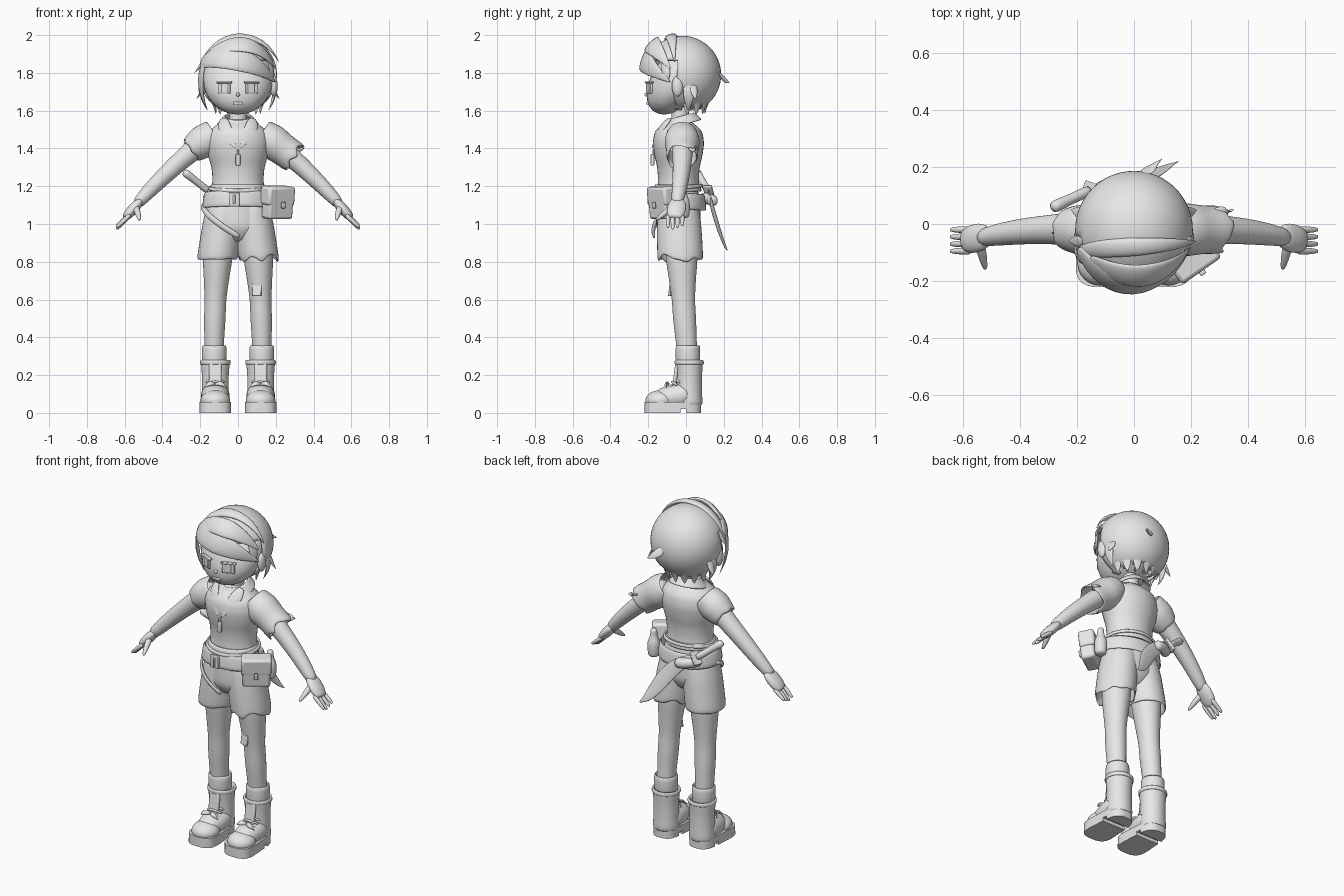
import bpy, bmesh, math
from mathutils import Vector, Matrix, Euler

if "Cube" in bpy.data.objects:
    bpy.data.objects.remove(bpy.data.objects["Cube"])

grey = bpy.data.materials.new("plain_grey")
grey.use_nodes = True
grey.diffuse_color = (.8, .8, .8, 1)
grey.node_tree.nodes["Principled BSDF"].inputs["Base Color"].default_value = grey.diffuse_color

HEAD = Vector((0, -.02, 1.79))
CHEST = Vector((0, 0, 1.4))
FOOT = .12


def finish(name, bm, mirror=False, smooth=0, solid=0, bevel=0):
    """Turn a bmesh into a grey object with the usual modifiers."""
    bmesh.ops.recalc_face_normals(bm, faces=bm.faces)
    mesh = bpy.data.meshes.new(name)
    bm.to_mesh(mesh)
    bm.free()
    mesh.materials.append(grey)
    mesh.shade_smooth()
    if not smooth:
        mesh.set_sharp_from_angle(angle=math.radians(50))
    part = bpy.data.objects.new(name, mesh)
    bpy.context.collection.objects.link(part)
    if mirror:
        part.modifiers.new("Mirror", "MIRROR").use_mirror_merge = False
    if solid:
        modifier = part.modifiers.new("Solidify", "SOLIDIFY")
        modifier.thickness, modifier.offset = solid, 0
    if bevel:
        modifier = part.modifiers.new("Bevel", "BEVEL")
        modifier.width, modifier.segments = bevel, 2
    if smooth:
        modifier = part.modifiers.new("Subdivision", "SUBSURF")
        modifier.levels = modifier.render_levels = smooth


def along_curve(path, t):
    """Point on the Bezier curve that the path controls."""
    points = [Vector(p) for p in path]
    while len(points) > 1:
        points = [p.lerp(q, t) for p, q in zip(points, points[1:])]
    return points[0]


def loft(name, path, radii, ratio=1, level=False, hug=None, side=(0, 1, 0),
         hollow=False, jag=0, tilt=0, mirror=False, sides=18):
    """Skin elliptical rings, with evenly spaced radii, along a curved path."""
    bm, rings = bmesh.new(), []
    count = 2 * (len(radii) - 1)
    centres = [along_curve(path, i / count) for i in range(count + 1)]
    for i, centre in enumerate(centres):
        run = (centres[min(i + 1, count)] - centres[max(i - 1, 0)]).normalized()
        radius = (radii[i // 2] + radii[(i + 1) // 2]) / 2
        if level:
            across, out = Vector((1, 0, 0)), Vector((0, 1, 0))
        else:
            out = centre - Vector(hug) if hug else Vector(side)
            out = (out - run * out.dot(run)).normalized()
            across = run.cross(out)
        ring = []
        for k in range(sides):
            angle = math.tau * k / sides
            p = centre + radius * (across * math.cos(angle) + out * ratio * math.sin(angle))
            if i == count:
                p += run * jag * math.sin(k * k)
            p.z += tilt * (p.y - centre.y)
            ring.append(bm.verts.new(p))
        rings.append(ring)
    for low, high in zip(rings, rings[1:]):
        for k in range(sides):
            bm.faces.new((low[k - 1], low[k], high[k], high[k - 1]))
    if not hollow:
        bm.faces.new(rings[0])
        bm.faces.new(rings[-1])
    finish(name, bm, mirror, smooth=1, solid=.012 if hollow else 0)


def upright(name, x, y, low, high, radii, **options):
    """Level rings stacked on a vertical line."""
    loft(name, [(x, y, low), (x, y, high)], radii, level=True, **options)


def lock(name, width, *path, hug=tuple(HEAD), ratio=.3, mirror=False):
    """Flat strand that swells, then narrows to a point."""
    swell = [width * (.05 + math.sin(math.pi * (.15 + .85 * i / 4))) for i in range(5)]
    loft(name, path, swell, ratio, hug=hug, mirror=mirror, sides=12)


def box(name, at, size, turn=0, pitch=0, lean=0, bevel=.004, mirror=False):
    bm = bmesh.new()
    spin = Euler([math.radians(a) for a in (pitch, lean, turn)]).to_matrix().to_4x4()
    bmesh.ops.create_cube(bm, size=1, matrix=Matrix.Translation(at) @ spin @ Matrix.Diagonal((*size, 1)))
    finish(name, bm, mirror, bevel=bevel)


def ball(name, at, size, shear=0, mirror=False):
    bm = bmesh.new()
    bmesh.ops.create_uvsphere(bm, u_segments=32, v_segments=24, radius=1,
                              matrix=Matrix.Translation(at) @ Matrix.Diagonal((*size, 1)))
    for v in bm.verts:
        v.co.y += shear * (v.co.z - at[2])
    finish(name, bm, mirror)


# Head with the chin pushed forward, ears and face
ball("head", (0, -.04, 1.77), (.185, .15, .19), shear=.4)
ball("ear", (.19, -.045, 1.73), (.02, .03, .055), mirror=True)
box("eye", (.073, -.195, 1.72), (.07, .012, .06), turn=22, mirror=True)
box("iris", (.07, -.2, 1.72), (.04, .012, .05), turn=20, mirror=True)
box("eyelid", (.073, -.195, 1.75), (.085, .02, .01), turn=22, mirror=True)
box("mouth", (0, -.2, 1.64), (.05, .02, .014))
ball("nose", (0, -.21, 1.685), (.01, .01, .01))

# Hair cap, with the face opening and a ragged nape
bm = bmesh.new()
bmesh.ops.create_uvsphere(bm, u_segments=48, v_segments=32, radius=.2, matrix=Matrix.Translation(HEAD))
cut = []
for face in bm.faces:
    c = face.calc_center_median()
    wave = .015 * math.sin(9 * math.atan2(c.x, c.y))
    if (c.y < -.055 and c.z < 1.87) or c.z < 1.62 + wave:
        cut.append(face)
bmesh.ops.delete(bm, geom=cut, context="FACES")
finish("hair_cap", bm, solid=.012)

# Fringe, crown band and loose locks
lock("crown_lock", .035, (-.2, -.1, 1.8), (-.15, -.08, 2.05), (.15, -.08, 2.05), (.22, -.06, 1.85), ratio=.5)
lock("fringe", .07, (-.2, -.08, 1.85), (-.1, -.27, 1.93), (.12, -.26, 1.86), (.2, -.08, 1.75))
lock("fringe_top", .055, (-.16, -.12, 1.9), (0, -.24, 2), (.14, -.17, 1.95), (.2, -.08, 1.82))
lock("temple_lock", .03, (-.17, -.13, 1.88), (-.23, -.1, 1.74), (-.16, -.09, 1.6))
lock("temple_flick", .02, (-.18, -.06, 1.88), (-.2, -.06, 1.83), (-.23, -.06, 1.8))
lock("cheek_lock", .025, (.16, -.12, 1.87), (.19, -.1, 1.8), (.18, -.1, 1.75))
lock("side_lock", .03, (.18, .01, 1.76), (.21, .02, 1.68), (.16, .01, 1.6), mirror=True)
lock("side_flick", .02, (.18, .04, 1.75), (.19, .04, 1.7), (.22, .05, 1.66), mirror=True)
lock("back_flick", .025, (.02, .16, 1.83), (.05, .19, 1.76), (.1, .23, 1.75))
for i in range(-3, 4):
    out = Vector((math.sin(i * .45), math.cos(i * .45), 0))
    start = HEAD + out * .16
    lock("nape_lock", .024, start - Vector((0, 0, .1)), start - out * .04 - Vector((0, 0, .16)),
         start - out * .04 - Vector((0, 0, .21)))

# Neck, shirt and collar
upright("neck", 0, -.03, 1.47, 1.63, [.055, .047, .047])
upright("shirt", 0, -.04, 1.17, 1.56, [.145, .137, .143, .163, .174, .16, .06], ratio=.8)
upright("shirt_hem", 0, -.045, 1.17, 1.21, [.15, .138], ratio=.84, hollow=True)
upright("collar", 0, -.03, 1.52, 1.57, [.112, .09, .07], hollow=True, tilt=.28)
lock("lapel", .036, (.08, -.08, 1.56), (.08, -.15, 1.5), (.01, -.18, 1.4), hug=tuple(CHEST), mirror=True)
box("pendant", (0, -.178, 1.34), (.024, .02, .06))
box("pendant_ring", (0, -.173, 1.38), (.012, .01, .03))

# Sleeves: the left one is long and torn, the right one short
loft("left_sleeve", [(.12, -.02, 1.48), (.3, -.02, 1.35)], [.075, .09, .08, .08], hollow=True, jag=.025)
loft("right_sleeve", [(-.12, -.02, 1.48), (-.25, -.02, 1.39)], [.075, .086, .065], hollow=True, jag=.008)
lock("right_sleeve_tear", .02, (-.2, -.05, 1.48), (-.25, -.04, 1.43), (-.29, -.03, 1.43), hug=tuple(CHEST))
lock("left_sleeve_tear", .025, (.26, .03, 1.42), (.32, .04, 1.39), (.35, .05, 1.4), hug=tuple(CHEST))

# Arms and hands
loft("arm", [(.14, -.02, 1.47), (.36, -.01, 1.3), (.54, -.05, 1.1)], [.06, .058, .051, .046, .04, .03], mirror=True)
loft("palm", [(.51, -.04, 1.13), (.6, -.06, 1.03)], [.02, .028, .028, .02], ratio=1.8, mirror=True)
for i in range(4):
    y = -.02 - .025 * i
    loft("finger", [(.57, y, 1.05), (.645, y, .97 + .01 * abs(i - 2))], [.013, .013, .008],
         sides=8, mirror=True)
loft("thumb", [(.54, -.07, 1.09), (.52, -.16, 1.02)], [.02, .017, .008], side=(1, 0, 0), sides=8, mirror=True)

# Shorts: the left hem is torn
upright("shorts_seat", 0, -.04, .9, 1.2, [.1, .165, .165, .16, .14], ratio=.73)
for leg, side, tear in (("left", 1, .03), ("right", -1, .003)):
    loft(leg + "_shorts_leg", [(side * .07, -.04, 1.1), (side * .11, -.03, .81)], [.09, .1, .103, .104],
         ratio=1.13, level=True, hollow=True, jag=tear)

# Belts, buckle and hanging strap
upright("belt", 0, -.04, 1.08, 1.17, [.19, .176], ratio=.77, hollow=True, tilt=-.08)
upright("thin_belt", 0, -.045, 1.18, 1.2, [.157, .152], ratio=.86, hollow=True, tilt=.1)
box("buckle", (-.02, -.19, 1.13), (.055, .014, .075))
box("buckle_bar", (-.02, -.2, 1.13), (.012, .01, .05))
loft("hanging_strap", [(-.19, -.02, 1.1), (-.18, -.2, 1.04), (.01, -.17, .93)], [.016] * 5,
     ratio=.5, hug=(0, -.04, 1))

# Pouch and flask on the left hip
pouch = Vector((.21, -.125, 1.11))
box("pouch", pouch, (.155, .08, .165), turn=35, pitch=6, bevel=.014)
box("pouch_flap", pouch + Vector((0, 0, .04)), (.17, .09, .1), turn=35, pitch=6, bevel=.014)
box("pouch_clasp", pouch + Vector((.03, -.045, -.01)), (.022, .014, .035), turn=35, pitch=6)
upright("flask", .225, -.015, 1.03, 1.2, [.03, .036, .036, .02, .018])

# Curved knife slung across the back
grip = Vector((-.15, .12, 1.17))
loft("knife_handle", [(-.29, .055, 1.28), grip], [.024, .019, .021], sides=12)
box("knife_guard", grip, (.018, .05, .08), lean=38, turn=-20)
lock("knife_blade", .045, grip, (.05, .13, 1.1), (.08, .2, .88), (.16, .22, .86), hug=(0, -3, 1), ratio=.2)
loft("knife_loop", [(-.16, .08, 1.14), (-.1, .15, 1.13), (-.03, .14, 1.12)], [.03] * 3)

# Legs, bandage and socks
loft("leg", [(.1, -.025, .92), (.125, -.02, .6), (.127, .01, .28)], [.08, .08, .068, .058, .058, .053, .05],
     ratio=1.07, level=True, mirror=True)
box("knee_bandage", (.1, -.08, .65), (.05, .012, .065), turn=-14, pitch=-8)
upright("sock", .126, .01, .26, .36, [.06, .061], hollow=True, mirror=True)

# Boots: shaft, rim, instep, toe cap, tongue and laces
upright("boot_shaft", FOOT, .017, .04, .28, [.07, .066, .066, .073], ratio=.95, hollow=True, mirror=True)
upright("boot_rim", FOOT, .017, .255, .28, [.077, .076], ratio=.95, hollow=True, mirror=True)
loft("boot_instep", [(FOOT, .03, .1), (FOOT, -.16, .07)], [.07, .07, .05], side=(1, 0, 0), ratio=1.1, mirror=True)
ball("boot_toe", (FOOT, -.135, .065), (.078, .08, .055), mirror=True)
box("boot_tongue", (FOOT, -.055, .2), (.065, .02, .15), pitch=-8, bevel=.008, mirror=True)
for y in (-.09, -.075, -.06):
    z = .26 + y
    loft("boot_lace", [(FOOT - .05, y + .03, z - .04), (FOOT, y - .03, z), (FOOT + .05, y + .03, z - .04)],
         [.007] * 4, sides=8, mirror=True)
for end in (-.06, .06):
    lock("lace_bow", .013, (FOOT, -.09, .15), (FOOT + end / 2, -.12, .17), (FOOT + end, -.1, .13),
         hug=(FOOT, 0, .1), mirror=True)


def sole(name, front, back, low, high):
    """Slab of the sole between two stations along the foot."""
    def half_width(y):
        u = (y + .07) / .151
        return (.08 - .01 * u) * (1 - abs(u) ** 5) ** .4

    bm, steps = bmesh.new(), 20
    stations = [front + (back - front) * (1 - math.cos(math.pi * i / steps)) / 2 for i in range(steps + 1)]
    outline = [(FOOT + half_width(y), y) for y in stations]
    outline += [(FOOT - half_width(y), y) for y in reversed(stations)]
    base = bm.faces.new([bm.verts.new((x, y, low)) for x, y in outline])
    top = bmesh.ops.extrude_face_region(bm, geom=[base])["geom"]
    bmesh.ops.translate(bm, verts=[v for v in top if isinstance(v, bmesh.types.BMVert)], vec=(0, 0, high - low))
    finish(name, bm, mirror=True)


sole("boot_sole", -.22, .08, .02, .058)
sole("boot_heel", 0, .08, 0, .02)
sole("boot_tread", -.22, -.03, 0, .02)
